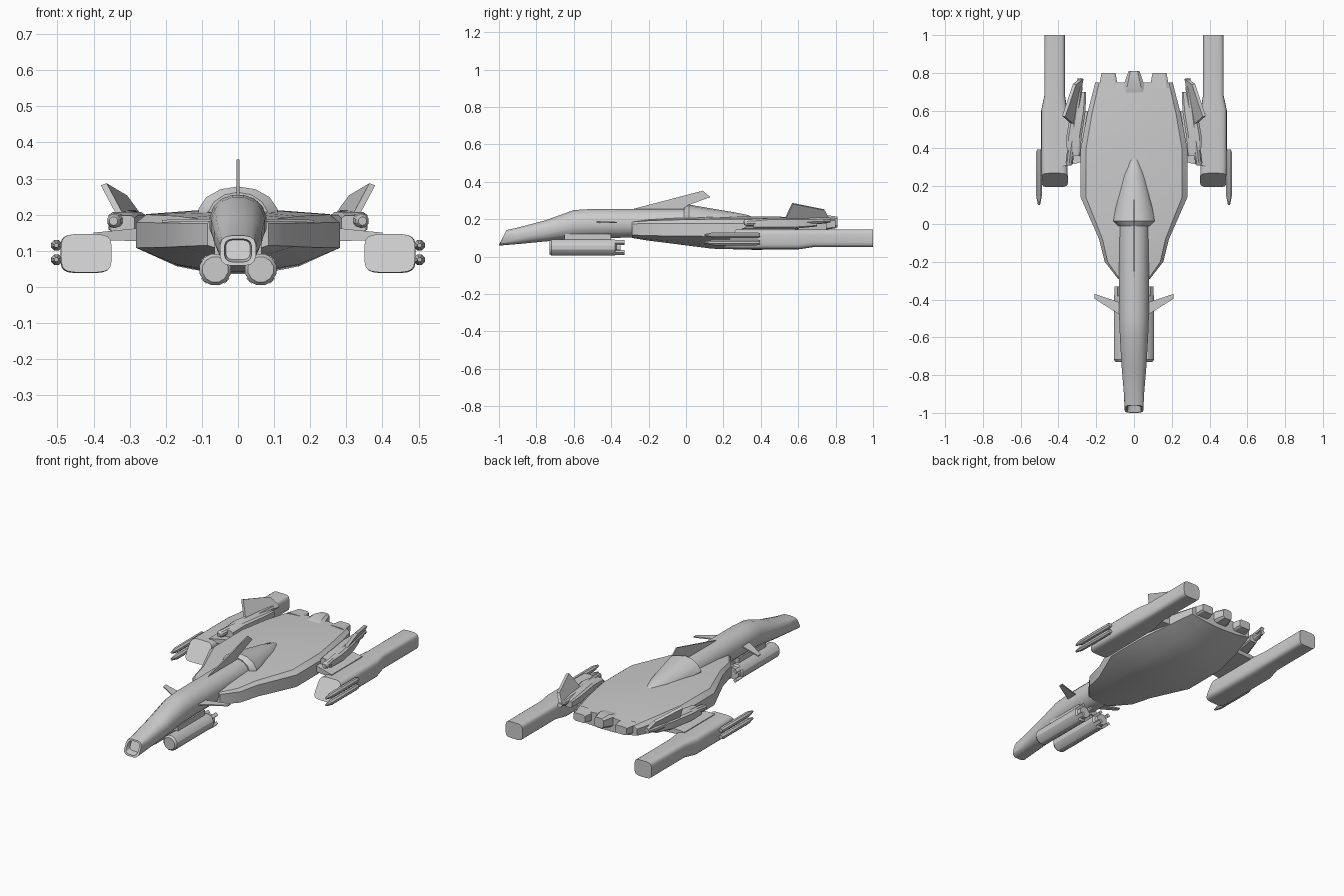
import bpy, bmesh, math
from mathutils import Vector

cube = bpy.data.objects.get("Cube")
if cube:
    bpy.data.objects.remove(cube, do_unlink=True)

grey = bpy.data.materials.new("hull grey")
grey.use_nodes = True
colour = (0.6, 0.6, 0.6, 1)
grey.diffuse_color = colour
grey.node_tree.nodes["Principled BSDF"].inputs["Base Color"].default_value = colour
parts = []


def finish(name, bm, mirror):
    bmesh.ops.recalc_face_normals(bm, faces=bm.faces)
    mesh = bpy.data.meshes.new(name)
    bm.to_mesh(mesh)
    bm.free()
    mesh.materials.append(grey)
    ob = bpy.data.objects.new(name, mesh)
    bpy.context.collection.objects.link(ob)
    if mirror:
        mod = ob.modifiers.new("Mirror", 'MIRROR')
        mod.use_mirror_merge = False
    parts.append(ob)
    return ob


def loft(name, rings, mirror=False):
    """Skin a list of point rings and cap both ends."""
    bm = bmesh.new()
    loops = [[bm.verts.new(p) for p in ring] for ring in rings]
    for a, b in zip(loops, loops[1:]):
        for i in range(len(a)):
            j = (i + 1) % len(a)
            bm.faces.new((a[i], a[j], b[j], b[i]))
    bm.faces.new(loops[0])
    bm.faces.new(loops[-1])
    return finish(name, bm, mirror)


def section(y, x, w, bot, top, power=2.0, sides=16, shear=0.0):
    """Rounded cross-section; shear leans the top backwards."""
    ring = []
    for i in range(sides):
        a = 2 * math.pi * (i + 0.5) / sides
        c, s = math.cos(a), math.sin(a)
        u = math.copysign(abs(c) ** (2 / power), c)
        v = math.copysign(abs(s) ** (2 / power), s)
        ring.append((x + w * u, y + shear * v, (bot + top) / 2 + (top - bot) / 2 * v))
    return ring


def rod(name, start, end, profile, sides=10):
    """Round body along a line; profile is (fraction, radius)."""
    start, end = Vector(start), Vector(end)
    axis = end - start
    u = axis.cross(Vector((0, 0, 1))).normalized()
    v = u.cross(axis).normalized()
    angles = [2 * math.pi * (i + 0.5) / sides for i in range(sides)]
    rings = [[start + axis * t + r * (u * math.cos(a) + v * math.sin(a))
              for a in angles] for t, r in profile]
    return loft(name, rings, True)


def plate(name, points, offset, mirror=True):
    """Flat outline thickened along an offset, centred on the outline."""
    half = Vector(offset) / 2
    return loft(name, [[Vector(p) - half for p in points],
                       [Vector(p) + half for p in points]], mirror)


# Long neck with a hollow, raked nose intake
neck = [section(-0.95, 0, 0.034, 0.075, 0.13, 3.5, 16, 0.012),
        section(-0.98, 0, 0.038, 0.068, 0.133, 3.5, 16, 0.018),
        section(-0.98, 0, 0.05, 0.058, 0.142, 3.5, 16, 0.02)]
for y, w, bot, top, power in [(-0.9, 0.054, 0.066, 0.155, 3), (-0.75, 0.067, 0.08, 0.195, 2.4),
                              (-0.6, 0.076, 0.092, 0.25, 2.1), (-0.5, 0.08, 0.097, 0.256, 2.1),
                              (-0.28, 0.08, 0.1, 0.256, 2.1), (0.02, 0.08, 0.11, 0.256, 2.1)]:
    neck.append(section(y, 0, w, bot, top, power))
loft("neck", neck)

# Collar and tapering spine behind the neck
loft("spine", [section(y, 0, w, 0.12, top, 2, 14) for y, w, top in
               [(-0.01, 0.085, 0.262), (0.015, 0.112, 0.278), (0.13, 0.092, 0.258),
                (0.25, 0.065, 0.238), (0.33, 0.04, 0.222), (0.37, 0.01, 0.205)]])

# Dorsal blade
plate("dorsal_fin", [(0, -0.3, 0.25), (0, 0.09, 0.352), (0, 0.13, 0.318),
                     (0, 0, 0.27), (0, 0, 0.24)], (0.007, 0, 0), False)

# Broad faceted main hull
hull = []
for y, w, bot, low, high, top in [(-0.29, 0.085, 0.1, 0.115, 0.175, 0.19),
                                  (-0.2, 0.155, 0.085, 0.112, 0.176, 0.2),
                                  (-0.08, 0.185, 0.07, 0.11, 0.177, 0.206),
                                  (0.14, 0.282, 0.042, 0.108, 0.178, 0.212),
                                  (0.4, 0.282, 0.035, 0.108, 0.178, 0.214),
                                  (0.58, 0.248, 0.065, 0.12, 0.178, 0.212),
                                  (0.75, 0.205, 0.12, 0.14, 0.178, 0.202)]:
    half = [(w * 0.2, bot), (w * 0.6, bot + (low - bot) * 0.3), (w, low),
            (w, high), (w * 0.9, high + (top - high) * 0.65), (w * 0.3, top)]
    hull.append([(x, y, z) for x, z in half] + [(-x, y, z) for x, z in reversed(half)])
loft("main_hull", hull)

# Rear exhaust blocks
loft("exhaust", [section(0.72, 0.135, 0.053, 0.14, 0.203, 6, 8),
                 section(0.8, 0.135, 0.038, 0.15, 0.198, 6, 8)], True)
loft("centre_exhaust", [section(0.69, 0, 0.07, 0.14, 0.205, 4, 8),
                        section(0.755, 0, 0.05, 0.145, 0.222, 4, 8),
                        section(0.81, 0, 0.03, 0.155, 0.215, 4, 8)])

# Twin pods below the neck with rear petals
rod("belly_pod", (0.063, -0.73, 0.048), (0.063, -0.35, 0.048),
    [(0, 0.036), (0.03, 0.045), (0.92, 0.045), (0.94, 0.034), (1, 0.034)], 12)
for i in range(4):
    a = math.pi * (i + 0.5) / 2
    out = Vector((math.cos(a), 0, math.sin(a)))
    base = Vector((0.063, -0.38, 0.048))
    back = Vector((0, 0.05, 0))
    side = Vector((-out.z, 0, out.x)) * 0.02
    plate("pod_petal", [base + out * 0.03, base + out * 0.046,
                        base + out * 0.046 + back, base + out * 0.03 + back], side)
plate("pod_mount", [(0.045, -0.65, 0.09), (0.045, -0.4, 0.09),
                    (0.045, -0.4, 0.12), (0.045, -0.65, 0.12)], (0.04, 0, 0))

# Canards
plate("canard", [(0.06, -0.49, 0.185), (0.21, -0.395, 0.182),
                 (0.21, -0.37, 0.182), (0.06, -0.42, 0.185)], (0, 0, 0.007))

# Side booms with raked fronts
loft("side_boom", [section(y, x, w, bot, 0.146, 4.5, 20, lean) for y, x, w, bot, lean in
                   [(0.232, 0.42, 0.07, 0.04, 0.037), (0.3, 0.422, 0.07, 0.038, 0),
                    (0.6, 0.422, 0.07, 0.038, 0), (0.68, 0.42, 0.055, 0.05, 0),
                    (1.0, 0.42, 0.055, 0.05, 0)]], True)

# Wing pylons joining hull and booms
loft("wing_pylon", [[(0.22, 0.34, 0.125), (0.22, 0.6, 0.125), (0.22, 0.6, 0.168), (0.22, 0.34, 0.168)],
                    [(0.4, 0.3, 0.13), (0.4, 0.585, 0.13), (0.4, 0.585, 0.15), (0.4, 0.3, 0.15)]], True)

# Upper tubes and their mounts
rod("upper_tube", (0.345, 0.31, 0.182), (0.285, 0.77, 0.195),
    [(0, 0.012), (0.03, 0.02), (0.9, 0.02), (0.93, 0.014), (1, 0.014)])
loft("tube_mount", [section(0.36, 0.32, 0.035, 0.15, 0.198, 5, 8),
                    section(0.46, 0.318, 0.042, 0.15, 0.208, 5, 8),
                    section(0.6, 0.295, 0.04, 0.15, 0.208, 5, 8),
                    section(0.7, 0.278, 0.025, 0.16, 0.2, 5, 8)], True)

# Canted tail fins
plate("tail_fin", [(0.322, 0.525, 0.19), (0.372, 0.57, 0.284),
                   (0.315, 0.74, 0.25), (0.275, 0.77, 0.195)], (0.016, 0.004, -0.006))

# Stacked missiles outside the booms
for height in (0.075, 0.115):
    rod("missile", (0.503, 0.1, height), (0.503, 0.395, height),
        [(0, 0.006), (0.05, 0.009), (0.16, 0.016), (0.95, 0.016), (1, 0.011)], 8)

# Smooth shading with crisp edges
bpy.ops.object.select_all(action='DESELECT')
for ob in parts:
    ob.select_set(True)
bpy.context.view_layer.objects.active = parts[0]
bpy.ops.object.shade_smooth_by_angle(angle=math.radians(30))
